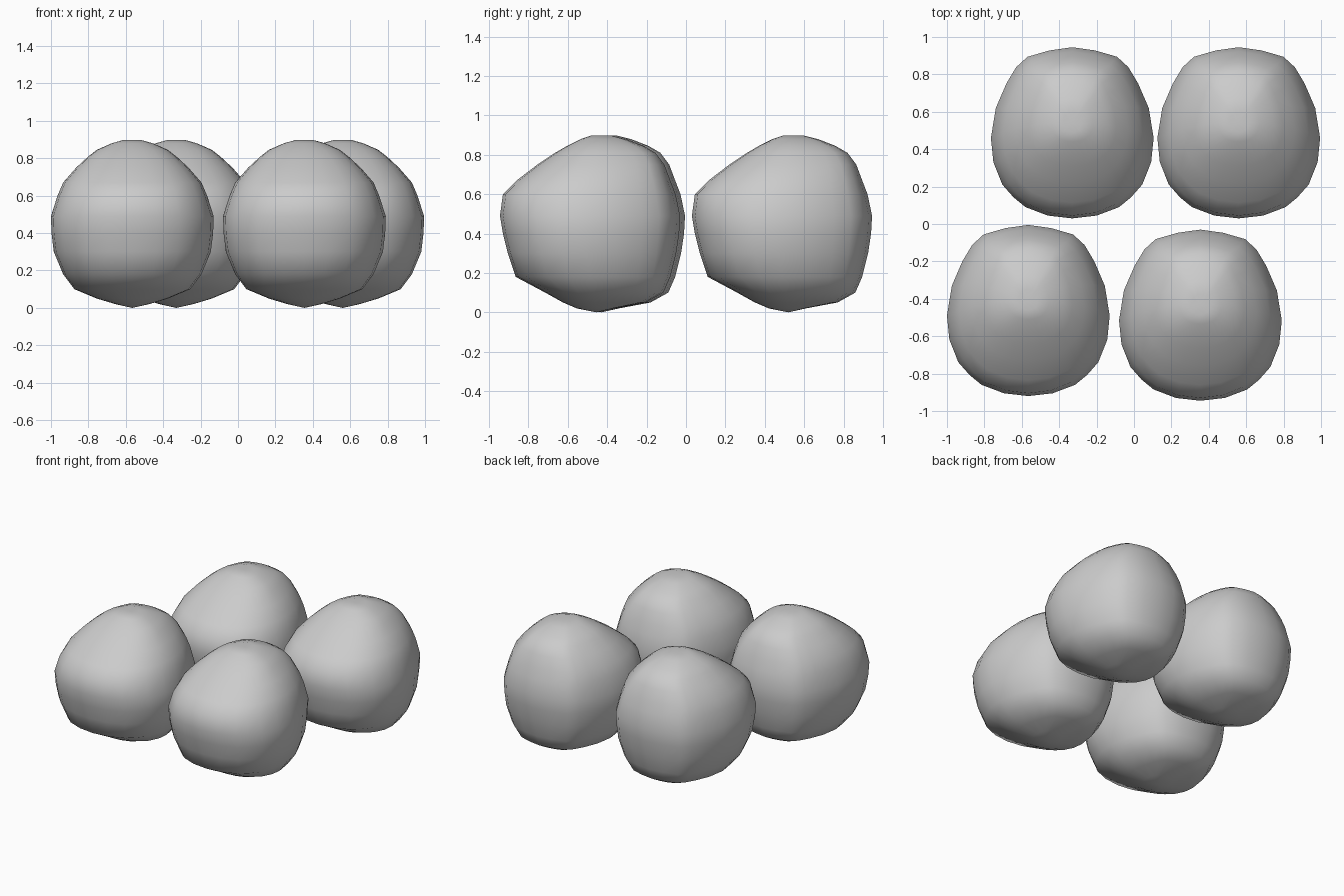
import bpy, bmesh

if "Cube" in bpy.data.objects:
    bpy.data.objects.remove(bpy.data.objects["Cube"])

# Horizontal outline of one half, from front to back, in unit coordinates
HALF = [(0, -1), (.3, -.965), (.575, -.86), (.72, -.74), (.86, -.58), (.97, -.3), (1, 0),
        (.94, .33), (.81, .6), (.69, .78), (.55, .895), (.28, .965), (0, 1)]
OUTLINE = HALF + [(-x, y) for x, y in HALF[-2:0:-1]]

# Cross-sections: height, half width, front y, widest y, back y
RINGS = [(.02, .09, -.07, .03, .12), (.05, .19, -.14, .02, .28), (.10, .31, -.23, .01, .37),
         (.18, .37, -.38, 0, .405), (.30, .42, -.42, -.02, .435), (.40, .432, -.445, -.03, .45),
         (.49, .435, -.46, -.03, .455), (.60, .40, -.445, -.02, .432), (.67, .37, -.375, 0, .405),
         (.75, .30, -.27, .02, .375), (.81, .235, -.18, .03, .33), (.845, .19, -.12, .04, .27),
         (.88, .11, -.05, .05, .18), (.897, .05, 0, .05, .11)]


def make_lump_mesh():
    bm = bmesh.new()
    loops = []
    for z, hx, yf, yc, yb in RINGS:
        loops.append([bm.verts.new((x * hx, yc + y * ((yb - yc) if y > 0 else (yc - yf)), z))
                      for x, y in OUTLINE])
    n = len(OUTLINE)
    for a, b in zip(loops, loops[1:]):
        for i in range(n):
            j = (i + 1) % n
            bm.faces.new((a[i], a[j], b[j], b[i]))
    # Bottom point and small dimple on top
    bottom = bm.verts.new((0, .03, 0))
    top = bm.verts.new((0, .05, .888))
    for i in range(n):
        j = (i + 1) % n
        bm.faces.new((loops[0][j], loops[0][i], bottom))
        bm.faces.new((loops[-1][i], loops[-1][j], top))
    bmesh.ops.recalc_face_normals(bm, faces=bm.faces)
    for f in bm.faces:
        f.smooth = True
    mesh = bpy.data.meshes.new("lump")
    bm.to_mesh(mesh)
    bm.free()
    return mesh


# Four identical lumps in two staggered rows
lump = make_lump_mesh()
for name, x, y in [("lump_back_left", -.33, .49), ("lump_back_right", .56, .49),
                   ("lump_front_left", -.565, -.46), ("lump_front_right", .355, -.485)]:
    ob = bpy.data.objects.new(name, lump)
    ob.location = (x, y, 0)
    bpy.context.collection.objects.link(ob)
